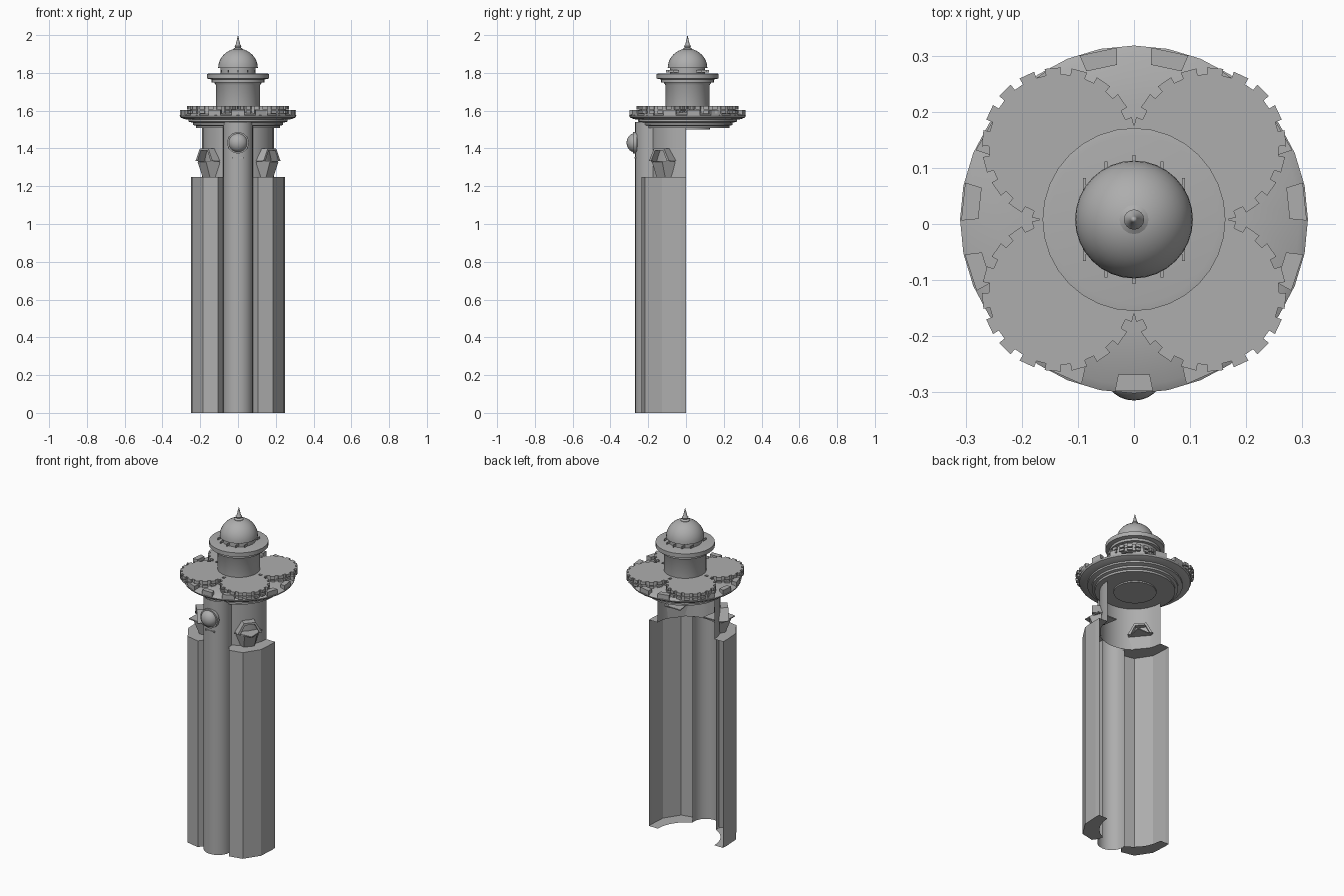
import bpy, bmesh, math
from math import sin, cos, pi, radians
from mathutils import Matrix, Vector

if "Cube" in bpy.data.objects:
    bpy.data.objects.remove(bpy.data.objects["Cube"])

stone = bpy.data.materials.new("grey stone")
stone.use_nodes = True
GREY = (0.42, 0.42, 0.42, 1)
stone.diffuse_color = GREY
stone.node_tree.nodes["Principled BSDF"].inputs["Base Color"].default_value = GREY
CY = 0.008          # centre of the round upper works
CORE = 0.19         # radius of the upper shaft


def finish(name, bm, smooth=False, normals=True):
    if normals:
        bmesh.ops.recalc_face_normals(bm, faces=bm.faces)
    me = bpy.data.meshes.new(name)
    bm.to_mesh(me)
    bm.free()
    me.materials.append(stone)
    ob = bpy.data.objects.new(name, me)
    bpy.context.collection.objects.link(ob)
    if smooth:
        bpy.ops.object.select_all(action='DESELECT')
        ob.select_set(True)
        bpy.context.view_layer.objects.active = ob
        bpy.ops.object.shade_smooth_by_angle(angle=radians(35))


def lathe(name, profile, seg=32):
    bm = bmesh.new()
    vs = [bm.verts.new((r, 0, z)) for r, z in profile]
    es = [bm.edges.new(p) for p in zip(vs, vs[1:])]
    bmesh.ops.spin(bm, geom=vs + es, cent=(0, 0, 0), axis=(0, 0, 1),
                   angle=2 * pi, steps=seg, use_duplicate=False)
    bmesh.ops.remove_doubles(bm, verts=bm.verts, dist=1e-5)
    bmesh.ops.translate(bm, verts=bm.verts, vec=(0, CY, 0))
    finish(name, bm, True)


def loft(bm, low, high, solid=True):
    """Join two matching outlines of 3D points, as a solid or an open strip."""
    a = [bm.verts.new(p) for p in low]
    b = [bm.verts.new(p) for p in high]
    n = len(a)
    for i in range(n if solid else n - 1):
        j = (i + 1) % n
        bm.faces.new((a[i], a[j], b[j], b[i]))
    if solid:
        bm.faces.new(a[::-1])
        bm.faces.new(b)


def at(pts, z):
    return [(x, y, z) for x, y in pts]


def arc(r, a0, a1, n, cx=0, cy=0):
    return [(cx + r * cos(radians(a0 + (a1 - a0) * i / n)),
             cy + r * sin(radians(a0 + (a1 - a0) * i / n))) for i in range(n + 1)]


def block(bm, angle, r0, r1, w0, w1, z0, z1, centre):
    """Radial tapered block."""
    m = Matrix.Translation(centre) @ Matrix.Rotation(angle, 4, 'Z')
    plan = [(r0, -w0), (r1, -w1), (r1, w1), (r0, w0)]
    loft(bm, [m @ Vector(p) for p in at(plan, z0)], [m @ Vector(p) for p in at(plan, z1)])


# Front shaft lobes: open-backed walls with a floor and a ledge
lobe = [(.08, -.20), (.105, -.235), (.185, -.218), (.244, -.128), (.25, -.03), (.248, 0)]
inner = arc(CORE, -66, 0, len(lobe) - 1)
for side, tag in ((1, "left"), (-1, "right")):
    outer_s = [(side * x, y) for x, y in lobe]
    inner_s = [(side * x, y) for x, y in inner]
    bm = bmesh.new()
    loft(bm, at(outer_s, 0), at(outer_s, 1.25), solid=False)
    for z in (0, 1.25):
        loft(bm, at(inner_s, z), at(outer_s, z), solid=False)
    bmesh.ops.remove_doubles(bm, verts=bm.verts, dist=1e-5)
    if side < 0:
        bmesh.ops.reverse_faces(bm, faces=bm.faces)
    finish(tag + "_shaft_lobe", bm, normals=False)

# Upper half-round shaft wall
bm = bmesh.new()
wall = arc(CORE, -180, 0, 14)
loft(bm, at(wall, 1.25), at(wall, 1.52), solid=False)
finish("upper_shaft", bm, smooth=True, normals=False)

# Rounded column running up the front
bm = bmesh.new()
col = [(-.08, -.175)] + arc(.08, -180, 0, 10, 0, -.19) + [(.08, -.175)]
loft(bm, at(col, 0), at(col, 1.54), solid=False)
finish("front_column", bm, smooth=True, normals=False)

# Ball lamp and its collar on the column
bm = bmesh.new()
bmesh.ops.create_uvsphere(bm, u_segments=24, v_segments=14, radius=.05,
                          matrix=Matrix.Translation((0, -.272, 1.43)) @ Matrix.Diagonal((1, .85, 1, 1)))
finish("front_ball", bm, smooth=True)
bm = bmesh.new()
bmesh.ops.create_cone(bm, cap_ends=True, segments=24, radius1=.057, radius2=.057, depth=.02,
                      matrix=Matrix.Translation((0, -.27, 1.43)) @ Matrix.Rotation(pi / 2, 4, 'X'))
finish("ball_collar", bm, smooth=True)
bm = bmesh.new()
bmesh.ops.create_cube(bm, size=1, matrix=Matrix.Translation((0, -.268, 1.352)) @ Matrix.Diagonal((.06, .01, .008, 1)))
finish("column_sill", bm)

# Bay windows on the diagonals: flared base, diamond sill and angular hood
for angle, tag in ((-40, "left"), (-140, "right")):
    m = Matrix.Translation((0, CY, 0)) @ Matrix.Rotation(radians(angle), 4, 'Z')

    def put(pts):
        return [m @ Vector(p) for p in pts]

    bm = bmesh.new()
    small = [(.186, -.045), (.22, -.03), (.22, .03), (.186, .045)]
    large = [(.184, -.07), (.25, -.035), (.25, .035), (.184, .07)]
    loft(bm, put(at(small, 1.25)), put(at(large, 1.328)))
    finish(tag + "_bay_base", bm)
    bm = bmesh.new()
    sill = [(.1, 0), (.2, -.08), (.275, 0), (.2, .08)]
    loft(bm, put(at(sill, 1.328)), put(at(sill, 1.334)))
    finish(tag + "_bay_sill", bm)
    bm = bmesh.new()
    hood = [(-.07, 1.334), (-.034, 1.40), (.034, 1.40), (.07, 1.334),
            (.054, 1.334), (.028, 1.388), (-.028, 1.388), (-.054, 1.334)]
    loft(bm, put([(.165, t, z) for t, z in hood]), put([(.235, t, z) for t, z in hood]))
    finish(tag + "_bay_hood", bm)

# Stepped gallery dish
lathe("gallery", [(0, 1.5), (.118, 1.5), (.118, 1.508), (.222, 1.508), (.222, 1.52), (.238, 1.524),
                  (.238, 1.536), (.262, 1.542), (.262, 1.552), (.285, 1.556), (.305, 1.564), (.31, 1.574),
                  (.295, 1.582), (.2, 1.594), (0, 1.596)])

# Battlements around the gallery rim
bm = bmesh.new()
for i in range(15):
    block(bm, -pi / 2 + 2 * pi * i / 15, .276, .306, .028, .034, 1.573, 1.604, (0, CY, 0))
finish("gallery_battlements", bm)

# Four round terraces, each with two notched rings around a core disc
for i in range(4):
    a = 45 + i * 90
    cx, cy = .188 * cos(radians(a)), CY + .188 * sin(radians(a))
    bm = bmesh.new()
    disc = arc(.122, 0, 350, 35, cx, cy)
    loft(bm, at(disc, 1.582), at(disc, 1.608))
    gear = []
    for k in range(18):
        t = a + k * 20
        gear += arc(.138, t - 6, t + 6, 1, cx, cy) + arc(.126, t + 6, t + 14, 1, cx, cy)
    for z0, z1 in ((1.586, 1.6), (1.607, 1.625)):
        loft(bm, at(gear, z0), at(gear, z1))
    finish("terrace_%d" % (i + 1), bm)

# Turret with cornice
lathe("turret", [(.117, 1.59), (.117, 1.735), (.125, 1.748), (.14, 1.75), (.14, 1.765), (.163, 1.77),
                 (.163, 1.795), (.15, 1.797), (.0, 1.797)])
lathe("dome_drum", [(.092, 1.795), (.092, 1.825), (.105, 1.826)])

# Small parallel bars sticking out under the dome, front and back
bm = bmesh.new()
for x in (-.088, -.05, 0, .05, .088):
    reach = math.sqrt(.115 ** 2 - x ** 2)
    for turn in (pi / 2, -pi / 2):
        block(bm, turn, reach - .03, reach, .0025, .0025, 1.803, 1.815, (x, CY, 0))
finish("dome_brackets", bm)

# Dome and spire
dome = [(.105 * cos(radians(t)), 1.825 + .103 * sin(radians(t))) for t in range(0, 91, 9)]
lathe("dome", dome)
lathe("spire", [(.026, 1.92), (.026, 1.927), (.015, 1.934), (.018, 1.942), (.011, 1.952), (.006, 1.975), (0, 2.0)], 16)
